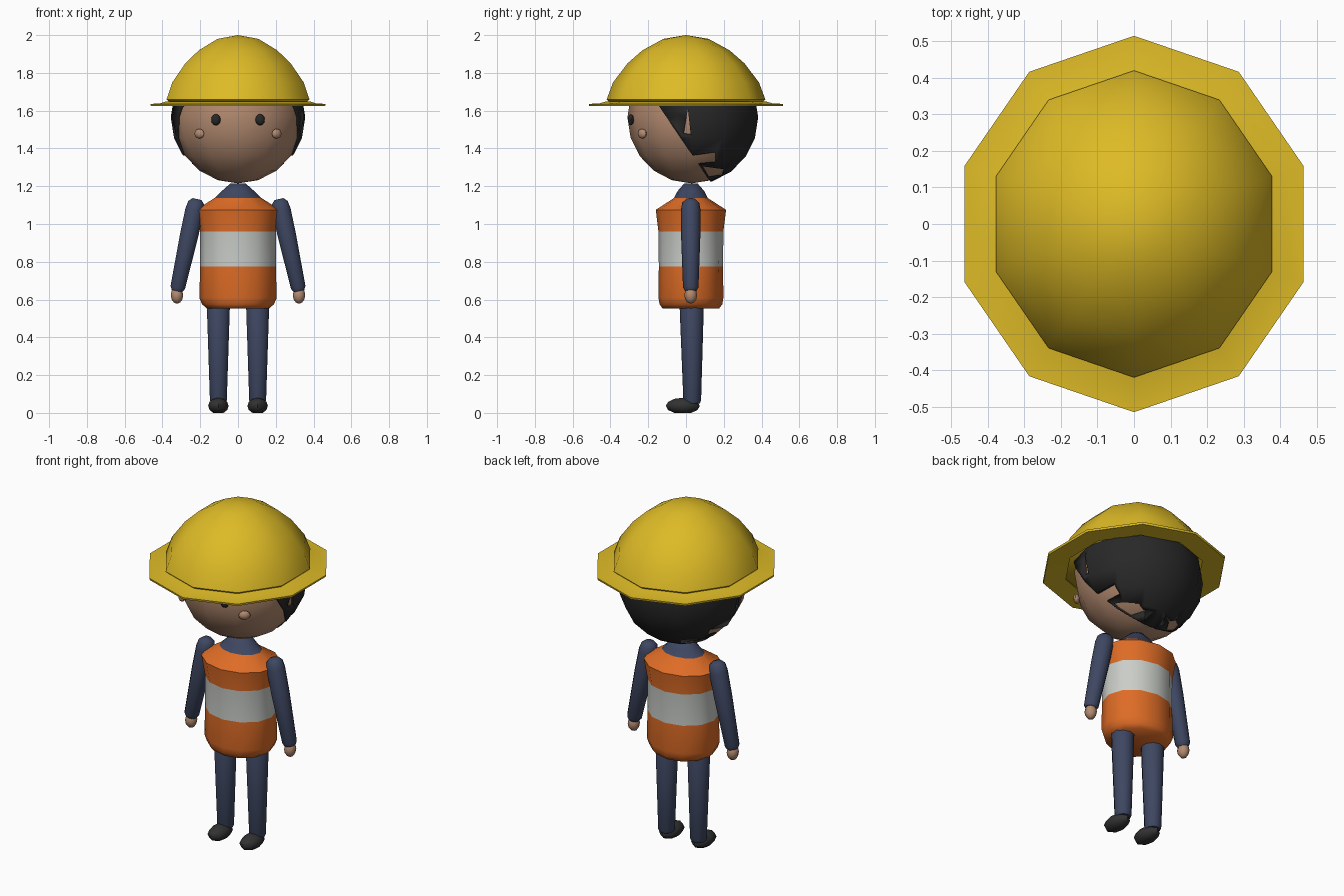
import bpy, bmesh, math
from mathutils import Matrix, Vector

if "Cube" in bpy.data.objects:
    bpy.data.objects.remove(bpy.data.objects["Cube"])


def material(name, rgb):
    m = bpy.data.materials.new(name)
    lin = [(c / 255 / 12.92) if c < 10 else ((c / 255 + 0.055) / 1.055) ** 2.4 for c in rgb]
    m.diffuse_color = (*lin, 1)
    m.use_nodes = True
    m.node_tree.nodes["Principled BSDF"].inputs["Base Color"].default_value = m.diffuse_color
    return m


YELLOW = material("helmet yellow", (222, 187, 38))
ORANGE = material("vest orange", (222, 108, 38))
SILVER = material("reflective grey", (202, 205, 200))
NAVY = material("navy cloth", (62, 71, 98))
SKIN = material("skin", (180, 139, 112))
BLACK = material("hair black", (40, 40, 40))
SHOE = material("shoe black", (50, 50, 50))


def finish(name, bm, mats, angle=60):
    bmesh.ops.recalc_face_normals(bm, faces=bm.faces)
    mesh = bpy.data.meshes.new(name)
    bm.to_mesh(mesh)
    bm.free()
    obj = bpy.data.objects.new(name, mesh)
    bpy.context.collection.objects.link(obj)
    for m in mats:
        mesh.materials.append(m)
    bpy.ops.object.select_all(action='DESELECT')
    obj.select_set(True)
    bpy.context.view_layer.objects.active = obj
    bpy.ops.object.shade_smooth_by_angle(angle=math.radians(angle))
    return obj


def lathe(rings, segs, closed=False):
    """Stack of elliptical rings (rx, ry, z), a corner on the y axis."""
    bm = bmesh.new()
    loops = []
    for rx, ry, z in rings:
        loops.append([bm.verts.new((rx * math.sin(2 * math.pi * i / segs),
                                    -ry * math.cos(2 * math.pi * i / segs), z))
                      for i in range(segs)])
    pairs = list(zip(loops, loops[1:]))
    if closed:
        pairs.append((loops[-1], loops[0]))
    for a, b in pairs:
        for i in range(segs):
            j = (i + 1) % segs
            bm.faces.new((a[i], a[j], b[j], b[i]))
    if not closed:
        bm.faces.new(loops[0][::-1])
        bm.faces.new(loops[-1])
    bmesh.ops.remove_doubles(bm, verts=bm.verts, dist=0.0005)
    return bm


def ellipsoid(radii, centre, segs=12, rows=10, rot=None):
    rings = []
    for i in range(rows + 1):
        t = math.pi * i / rows
        r = max(math.sin(t), 0.0001)
        rings.append((radii[0] * r, radii[1] * r, -radii[2] * math.cos(t)))
    bm = lathe(rings, segs)
    bm.transform(Matrix.Translation(centre) @ (rot.to_4x4() if rot else Matrix()))
    return bm


def limb(name, rings, start, end, mat, segs=10):
    """Round limb; ring heights run 0..1 from start to end."""
    start, end = Vector(start), Vector(end)
    axis = end - start
    bm = lathe([(r, r, h * axis.length) for r, h in rings], segs)
    rot = Vector((0, 0, 1)).rotation_difference(axis.normalized()).to_matrix().to_4x4()
    bm.transform(Matrix.Translation(start) @ rot)
    return finish(name, bm, [mat])


# Helmet dome and brim, ten-sided
W = 0.947
dome = [(0.395, 1.636), (0.42, 1.66), (0.386, 1.75), (0.31, 1.85),
        (0.23, 1.92), (0.12, 1.98), (0.0001, 2.0)]
finish("helmet_dome", lathe([(r * W, r, z) for r, z in dome], 10), [YELLOW])
brim = [(0.385, 1.628), (0.512, 1.624), (0.515, 1.636), (0.46, 1.638),
        (0.425, 1.648), (0.39, 1.65)]
finish("helmet_brim", lathe([(r * W, r, z) for r, z in brim], 10, closed=True), [YELLOW])

# Head and the hair shell over its back
HEAD = (0, 0.03, 1.565)
finish("head", ellipsoid((0.345, 0.34, 0.35), HEAD), [SKIN])
bm = ellipsoid((0.356, 0.352, 0.357), HEAD)
bmesh.ops.bisect_plane(bm, geom=bm.verts[:] + bm.edges[:] + bm.faces[:],
                       plane_co=(0, -0.14, 1.62), plane_no=(0, 1, 0.68), clear_inner=True)
hair = finish("hair", bm, [BLACK])
solid = hair.modifiers.new("thickness", 'SOLIDIFY')
solid.thickness = 0.014
solid.offset = -1
bpy.ops.object.modifier_apply(modifier="thickness")

# Ragged gaps in the hair at both sides
gaps = [[(0.01, 1.61), (-0.012, 1.48), (0.025, 1.475)],
        [(0.02, 1.36), (0.155, 1.38), (0.155, 1.33), (0.06, 1.32)],
        [(0.09, 1.305), (0.2, 1.29), (0.19, 1.262), (0.12, 1.25)]]
for gap in gaps:
    bm = bmesh.new()
    sides = [[bm.verts.new((x, y, z)) for y, z in gap] for x in (-1, 1)]
    bm.faces.new(sides[0])
    bm.faces.new(sides[1][::-1])
    n = len(gap)
    for i in range(n):
        j = (i + 1) % n
        bm.faces.new((sides[0][j], sides[0][i], sides[1][i], sides[1][j]))
    cutter = finish("hair_cutter", bm, [BLACK])
    cutter.hide_render = True
    cut = hair.modifiers.new("gap", 'BOOLEAN')
    cut.operation = 'DIFFERENCE'
    cut.solver = 'EXACT'
    cut.object = cutter
    bpy.context.view_layer.objects.active = hair
    bpy.ops.object.modifier_apply(modifier="gap")
    bpy.data.objects.remove(cutter)

# Vest with reflective band and collar, coloured by height
torso = [(0.165, 0.15, 0.553), (0.19, 0.166, 0.575), (0.205, 0.172, 0.61), (0.2, 0.17, 0.775),
         (0.2, 0.172, 0.96), (0.222, 0.186, 1.075), (0.125, 0.09, 1.137),
         (0.085, 0.07, 1.175), (0.04, 0.035, 1.215)]
bm = lathe(torso, 12)
bm.transform(Matrix.Translation((0, 0.026, 0)))
for f in bm.faces:
    z = f.calc_center_median().z
    f.material_index = 2 if z > 1.14 else 1 if 0.775 < z < 0.96 else 0
finish("vest", bm, [ORANGE, SILVER, NAVY])

# Paired parts
for s, side in ((-1, "left"), (1, "right")):
    finish("eye_" + side, ellipsoid((0.025, 0.016, 0.03), (s * 0.117, -0.292, 1.552), 8, 6), [BLACK])
    turn = Matrix.Rotation(s * math.radians(38), 3, 'Z')
    finish("cheek_" + side, ellipsoid((0.032, 0.018, 0.026), (s * 0.205, -0.232, 1.478), 8, 6, turn), [SKIN])
    limb("arm_" + side, [(0.025, 0), (0.045, 0.04), (0.052, 0.12), (0.051, 0.4), (0.041, 0.96), (0.03, 1)],
         (s * 0.217, 0.025, 1.132), (s * 0.323, 0.025, 0.645), NAVY)
    finish("hand_" + side, ellipsoid((0.033, 0.034, 0.045), (s * 0.323, 0.025, 0.623), 8, 6), [SKIN])
    limb("leg_" + side, [(0.04, 0), (0.047, 0.03), (0.064, 0.93), (0.05, 1)],
         (s * 0.104, 0.033, 0.05), (s * 0.104, 0.03, 0.6), NAVY)
    bm = ellipsoid((0.054, 0.09, 0.043), (s * 0.104, -0.017, 0.037), 8, 6)
    for v in bm.verts:
        v.co.z = max(v.co.z, 0)
    finish("shoe_" + side, bm, [SHOE])
